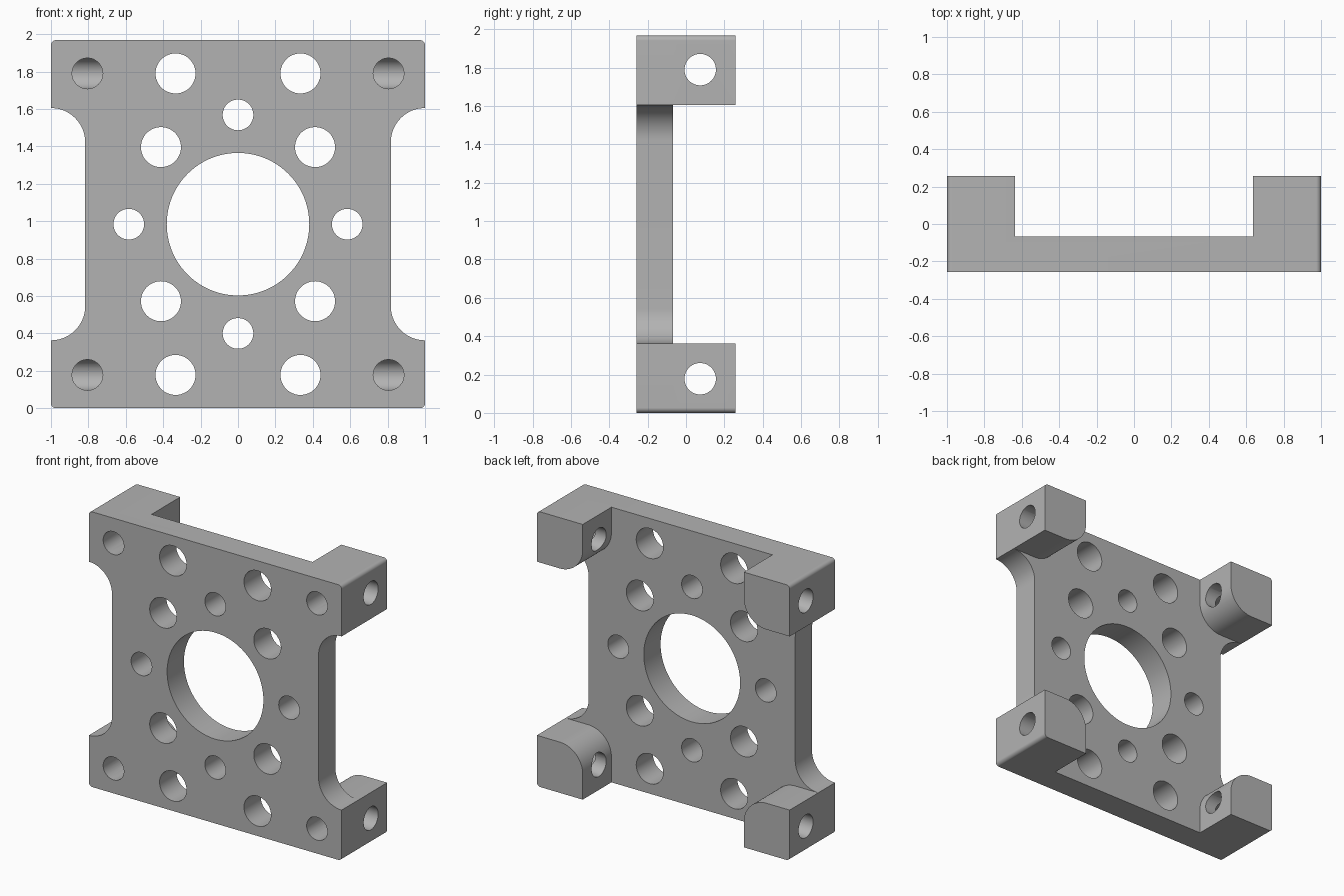
import bpy, bmesh, math
from mathutils import Vector, Matrix

cube = bpy.data.objects.get("Cube")
if cube:
    bpy.data.objects.remove(cube, do_unlink=True)

H = 1.968            # height
MID = H / 2
FRONT, PLATE_BACK, BACK = -0.257, -0.067, 0.257
LUG = 0.363          # lug side length
EDGE = 0.027         # small outer corner radius
NOTCH = 0.183        # side notch depth and fillet radius
BOLT_X, BOLT_Z, BOLT_Y, BOLT_R = 0.805, 0.806, 0.074, 0.082

metal = bpy.data.materials.new("grey metal")
metal.use_nodes = True
colour = (0.45, 0.45, 0.45, 1)
metal.diffuse_color = colour
metal.node_tree.nodes["Principled BSDF"].inputs["Base Color"].default_value = colour


def make_object(name, bm):
    bmesh.ops.recalc_face_normals(bm, faces=bm.faces)
    mesh = bpy.data.meshes.new(name)
    bm.to_mesh(mesh)
    bm.free()
    mesh.materials.append(metal)
    obj = bpy.data.objects.new(name, mesh)
    bpy.context.collection.objects.link(obj)
    return obj


def rounded(corners, steps=16):
    """Replace each right-angled corner (x, z, radius) by a quarter arc."""
    out = []
    for i, (x, z, r) in enumerate(corners):
        p = Vector((x, z))
        to_prev = (Vector(corners[i - 1][:2]) - p).normalized()
        to_next = (Vector(corners[(i + 1) % len(corners)][:2]) - p).normalized()
        centre = p + r * (to_prev + to_next)
        for k in range(steps + 1 if r else 1):
            t = math.pi / 2 * k / steps
            out.append(centre - r * (to_next * math.cos(t) + to_prev * math.sin(t)))
    return out


def extrude_profile(bm, points, y0, y1):
    clean = [p for i, p in enumerate(points) if (p - points[i - 1]).length > 1e-4]
    face = bm.faces.new([bm.verts.new((p.x, y0, p.y)) for p in clean])
    new = bmesh.ops.extrude_face_region(bm, geom=[face])["geom"]
    moved = [v for v in new if isinstance(v, bmesh.types.BMVert)]
    bmesh.ops.translate(bm, verts=moved, vec=(0, y1 - y0, 0))


def add_drill(bm, centre, radius, length, axis, segments=48):
    spin = Matrix.Rotation(math.pi / 2, 4, "X" if axis == "Y" else "Y")
    bmesh.ops.create_cone(bm, cap_ends=True, segments=segments, radius1=radius,
                          radius2=radius, depth=length,
                          matrix=Matrix.Translation(centre) @ spin)


def boolean(target, tool, operation):
    mod = target.modifiers.new(tool.name, "BOOLEAN")
    mod.operation, mod.solver, mod.object = operation, "EXACT", tool
    bpy.context.view_layer.objects.active = target
    bpy.ops.object.modifier_apply(modifier=mod.name)
    bpy.data.objects.remove(tool, do_unlink=True)


SIDES = [(sx, sz) for sx in (-1, 1) for sz in (-1, 1)]

# Plate outline with a filleted notch in each side
half = [(1, -MID, EDGE), (1, LUG - MID, 0), (1 - NOTCH, LUG - MID, NOTCH),
        (1 - NOTCH, MID - LUG, NOTCH), (1, MID - LUG, 0), (1, MID, EDGE)]
outline = half + [(-x, -z, r) for x, z, r in half]
bm = bmesh.new()
extrude_profile(bm, rounded([(x, z + MID, r) for x, z, r in outline]), FRONT, PLATE_BACK)
bracket = make_object("mounting_bracket", bm)

# Four corner lugs, rounded on the inner corner
bm = bmesh.new()
for sx, sz in SIDES:
    inner_x, inner_z = 1 - LUG, MID - LUG
    corners = [(1, MID, EDGE), (inner_x, MID, 0), (inner_x, inner_z, LUG / 2), (1, inner_z, 0)]
    extrude_profile(bm, rounded([(sx * x, MID + sz * z, r) for x, z, r in corners]),
                    PLATE_BACK, BACK)
boolean(bracket, make_object("corner_lugs", bm), "UNION")

# Through holes in the plate and blind bolt holes in the corners
plate_y = (FRONT + PLATE_BACK) / 2
bm = bmesh.new()
add_drill(bm, (0, plate_y, MID), 0.381, 0.4, "Y", 96)
for sx, sz in SIDES:
    for x, z in ((0.334, BOLT_Z), (0.412, 0.412)):
        add_drill(bm, (sx * x, plate_y, MID + sz * z), 0.107, 0.4, "Y")
    start = FRONT - 0.1
    add_drill(bm, (sx * BOLT_X, (start + BOLT_Y) / 2, MID + sz * BOLT_Z),
              BOLT_R, BOLT_Y - start, "Y")
for s in (-1, 1):
    add_drill(bm, (s * 0.584, plate_y, MID), BOLT_R, 0.4, "Y")
    add_drill(bm, (0, plate_y, MID + s * 0.584), BOLT_R, 0.4, "Y")
boolean(bracket, make_object("front_drills", bm), "DIFFERENCE")

# Cross holes through the lugs
bm = bmesh.new()
for sx, sz in SIDES:
    add_drill(bm, (sx * (1 - LUG / 2), BOLT_Y, MID + sz * BOLT_Z), BOLT_R, 0.5, "X")
boolean(bracket, make_object("cross_drills", bm), "DIFFERENCE")

bpy.ops.object.select_all(action="DESELECT")
bracket.select_set(True)
bpy.context.view_layer.objects.active = bracket
bpy.ops.object.shade_smooth_by_angle(angle=math.radians(30))
